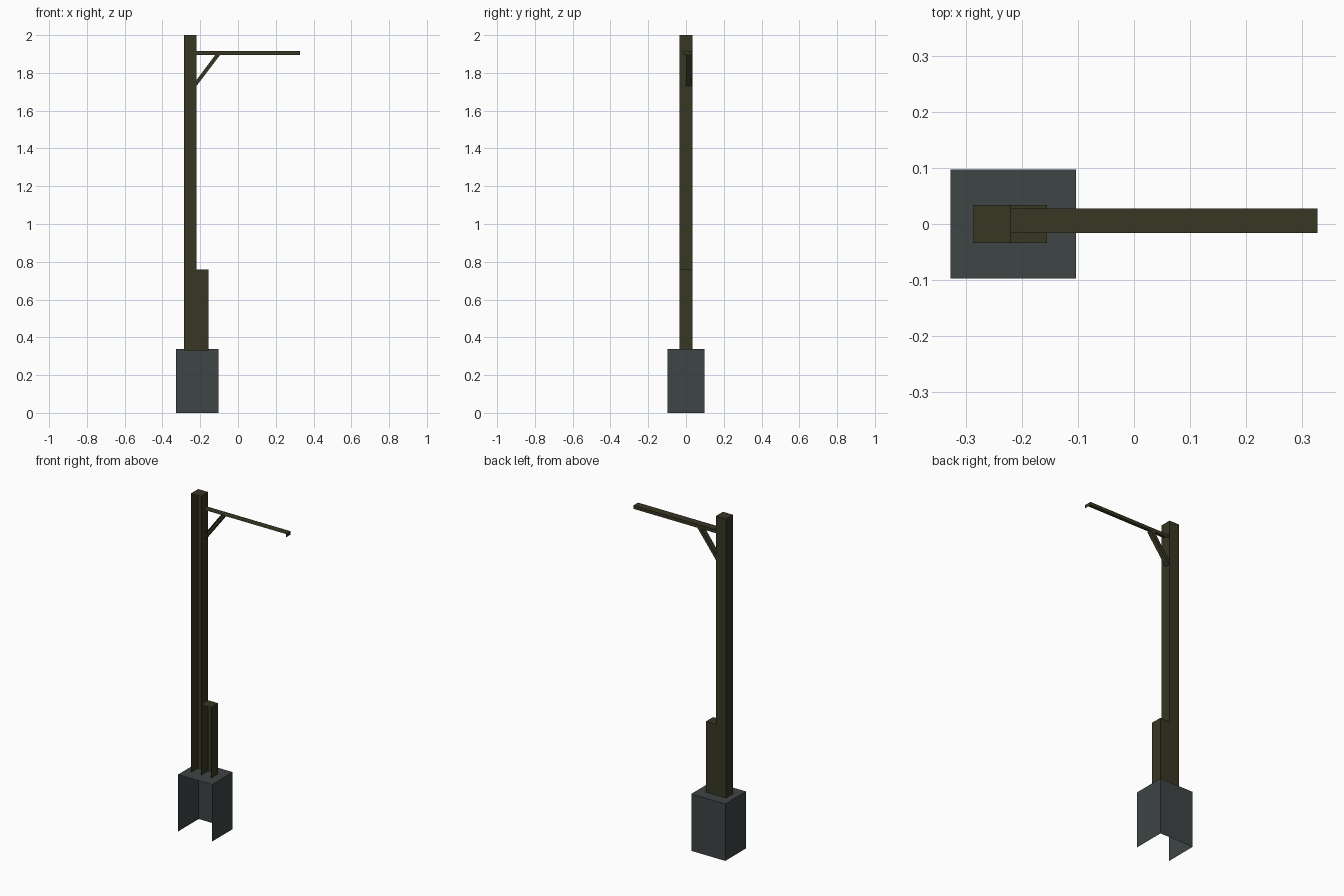
import bpy, bmesh
from mathutils import Vector

if "Cube" in bpy.data.objects:
    bpy.data.objects.remove(bpy.data.objects["Cube"])


def material(name, rgb):
    m = bpy.data.materials.new(name)
    m.diffuse_color = (*rgb, 1)
    m.use_nodes = True
    m.node_tree.nodes["Principled BSDF"].inputs["Base Color"].default_value = m.diffuse_color
    return m


STONE = material("grey stone", (0.049, 0.058, 0.060))
WOOD = material("dark wood", (0.039, 0.037, 0.017))


def shell(name, profile, y0, y1, mat, open_dirs):
    """Extrude an x-z profile along y, then drop faces pointing in open_dirs."""
    bm = bmesh.new()
    face = bm.faces.new([bm.verts.new((x, y0, z)) for x, z in profile])
    ext = bmesh.ops.extrude_face_region(bm, geom=[face], use_keep_orig=True)
    bmesh.ops.translate(bm, vec=(0, y1 - y0, 0),
                        verts=[g for g in ext["geom"] if isinstance(g, bmesh.types.BMVert)])
    bmesh.ops.recalc_face_normals(bm, faces=bm.faces)
    bm.normal_update()
    gone = [f for f in bm.faces
            if any(f.normal.dot(Vector(d)) > 0.99 for d in open_dirs)]
    bmesh.ops.delete(bm, geom=gone, context="FACES")
    mesh = bpy.data.meshes.new(name)
    bm.to_mesh(mesh)
    bm.free()
    mesh.materials.append(mat)
    ob = bpy.data.objects.new(name, mesh)
    bpy.context.collection.objects.link(ob)
    return ob


def rect(x0, x1, z0, z1):
    return [(x0, z0), (x1, z0), (x1, z1), (x0, z1)]


FRONT, DOWN, LEFT = (0, -1, 0), (0, 0, -1), (-1, 0, 0)

# Stone footing, open at front and underneath
shell("stone_base", rect(-0.327, -0.103, 0, 0.339), -0.0975, 0.0975, STONE, [FRONT, DOWN])

# Tall post and the short support post beside it
shell("main_post", rect(-0.286, -0.22, 0.331, 2.0), -0.034, 0.034, WOOD, [FRONT, DOWN])
shell("support_post", rect(-0.22, -0.155, 0.331, 0.76), -0.034, 0.034, WOOD, [FRONT, DOWN, LEFT])

# Hanging arm
shell("arm", rect(-0.22, 0.327, 1.895, 1.915), -0.016, 0.028, WOOD, [FRONT, DOWN, LEFT])

# Diagonal brace under the arm
shell("brace", [(-0.239, 1.737), (-0.228, 1.72), (-0.093, 1.897), (-0.119, 1.897)],
      -0.001, 0.028, WOOD, [FRONT, (0, 0, 1)])
